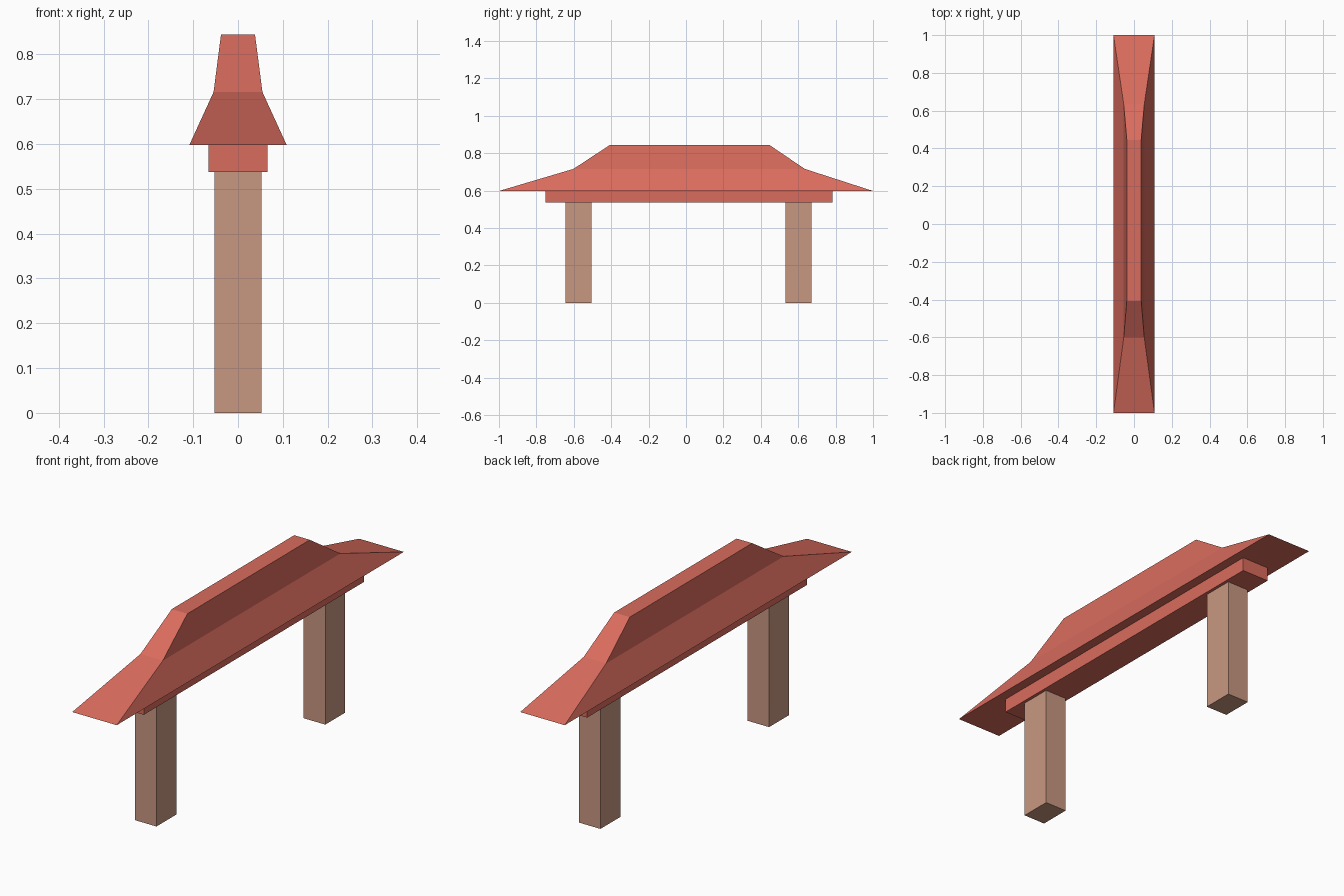
import bpy, bmesh

if "Cube" in bpy.data.objects:
    bpy.data.objects.remove(bpy.data.objects["Cube"])


def material(name, color):
    mat = bpy.data.materials.new(name)
    mat.diffuse_color = color
    mat.use_nodes = True
    mat.node_tree.nodes["Principled BSDF"].inputs["Base Color"].default_value = mat.diffuse_color
    return mat


def loft(name, rings, mat):
    """Stack rectangles (half_width, y_min, y_max, z) into a closed solid."""
    bm = bmesh.new()
    loops = [[bm.verts.new(co) for co in
              ((-w, y0, z), (w, y0, z), (w, y1, z), (-w, y1, z))]
             for w, y0, y1, z in rings]
    for low, high in zip(loops, loops[1:]):
        for i in range(4):
            j = (i + 1) % 4
            bm.faces.new((low[i], low[j], high[j], high[i]))
    bm.faces.new(loops[0][::-1])
    bm.faces.new(loops[-1])
    bmesh.ops.recalc_face_normals(bm, faces=bm.faces)
    mesh = bpy.data.meshes.new(name)
    bm.to_mesh(mesh)
    bm.free()
    mesh.materials.append(mat)
    obj = bpy.data.objects.new(name, mesh)
    bpy.context.collection.objects.link(obj)
    return obj


red = material("red_tile", (0.70, 0.15, 0.11, 1))
tan = material("tan_post", (0.58, 0.31, 0.22, 1))

# Roof: wide flared eaves, steeper upper part, flat ridge
loft("roof", [(0.1085, -1.0, 1.0, 0.598),
              (0.0545, -0.602, 0.635, 0.716),
              (0.038, -0.407, 0.446, 0.844)], red)

# Beam under the roof
loft("beam", [(0.066, -0.75, 0.783, 0.537),
              (0.066, -0.75, 0.783, 0.598)], red)

# Two square posts
for name, y0, y1 in (("front_post", -0.643, -0.504), ("back_post", 0.533, 0.671)):
    loft(name, [(0.0525, y0, y1, 0.0), (0.0525, y0, y1, 0.537)], tan)
